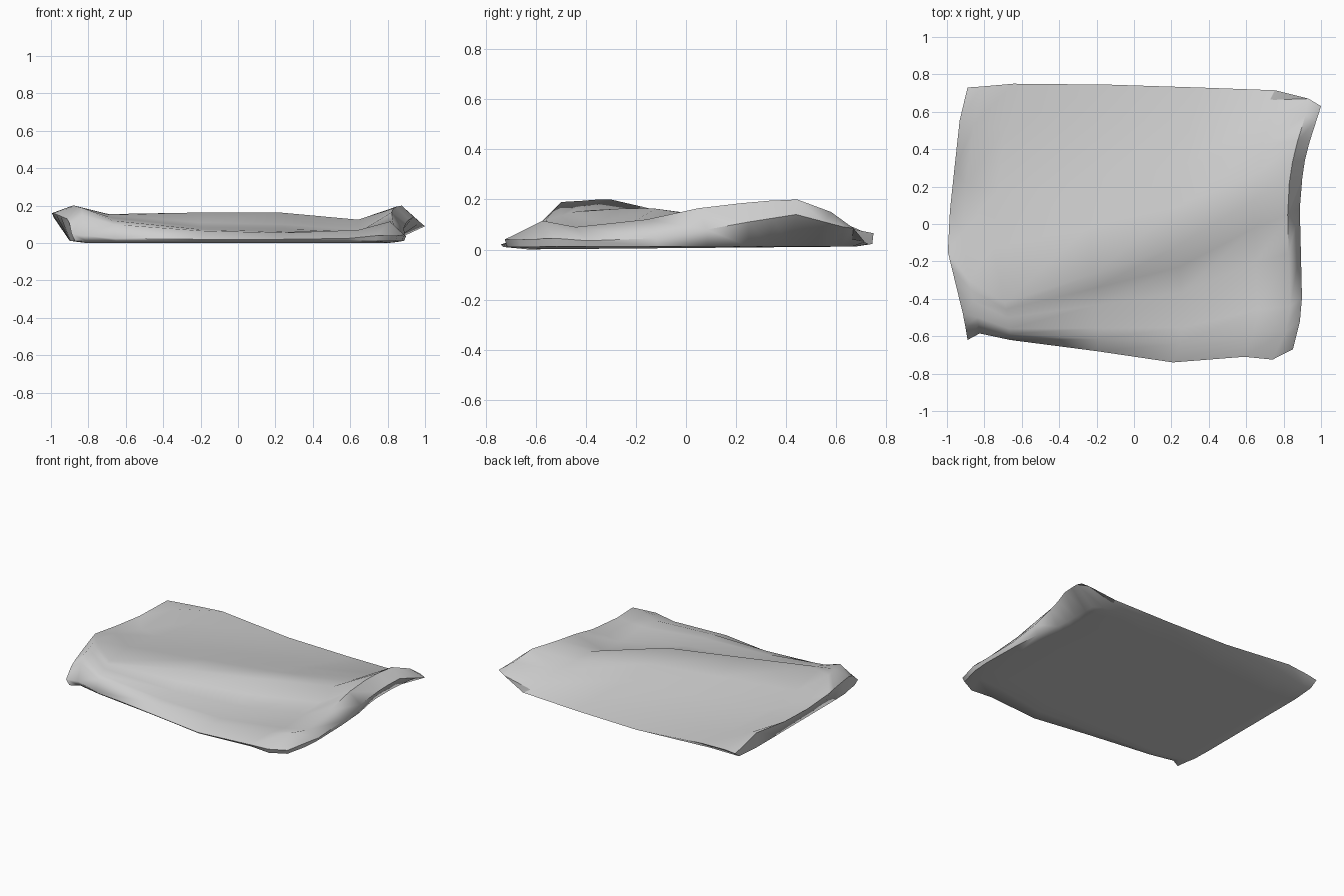
import bpy, bmesh, math

if "Cube" in bpy.data.objects:
    bpy.data.objects.remove(bpy.data.objects["Cube"])

grey = bpy.data.materials.new("light_grey_cloth")
grey.diffuse_color = (0.62, 0.62, 0.62, 1)
grey.use_nodes = True
grey.node_tree.nodes["Principled BSDF"].inputs["Base Color"].default_value = grey.diffuse_color

# Fractions across, front edge to ridge, and ridge to back edge
S = [0, .04, .13, .4, .65, .87, .965, 1]
TO_RIDGE = [0, .16, .3, .6, .82, 1]
TO_BACK = [.25, .5, .8, 1]

# Outline of the rumpled upper sheet and the diagonal ridge across it
FRONT = [-.62, -.585, -.62, -.68, -.74, -.71, -.725, -.67]
RIDGE = [-.15, -.30, -.42, -.27, -.12, .13, .22, .25]
BACK = [.73, .735, .75, .745, .73, .715, .67, .63]
LEFT = [(-.62, -.89), (-.5, -.91), (-.13, -1), (.25, -.97), (.38, -.94),
        (.6, -.93), (.73, -.89)]
RIGHT = [(-.72, .80), (-.67, .85), (-.47, .90), (.15, .885), (.38, .92),
         (.63, 1)]

# Heights of the upper sheet, one row per step from front to back
HEIGHT = [
    [.05, .04, .025, .02, .02, .025, .04, .04],
    [.11, .15, .10, .065, .055, .07, .115, .045],
    [.13, .19, .12, .072, .06, .065, .09, .035],
    [.145, .195, .135, .085, .075, .06, .12, .045],
    [.155, .20, .15, .11, .10, .07, .165, .08],
    [.16, .20, .155, .163, .163, .125, .185, .11],
    [.135, .14, .125, .13, .13, .11, .195, .125],
    [.125, .08, .09, .09, .09, .09, .20, .14],
    [.14, .11, .065, .045, .045, .055, .15, .11],
    [.05, .06, .065, .022, .022, .03, .085, .09],
]


def lerp(a, b, f):
    return a + (b - a) * f


def side(points, y):
    """x of a side outline at depth y"""
    for (y0, x0), (y1, x1) in zip(points, points[1:]):
        if y <= y1:
            return lerp(x0, x1, max(0, (y - y0) / (y1 - y0)))
    return points[-1][1]


def depth(r, c, front, back):
    n = len(TO_RIDGE)
    if r < n:
        return lerp(front, RIDGE[c], TO_RIDGE[r])
    return lerp(RIDGE[c], back, TO_BACK[r - n])


# Pouch: rumpled upper sheet, nearly flat lower sheet and the rim joining them
bm = bmesh.new()
nr, nc = len(HEIGHT), len(S)
top, low = [], []
for r in range(nr):
    trow, lrow = [], []
    for c, s in enumerate(S):
        y = depth(r, c, FRONT[c], BACK[c])
        x = lerp(side(LEFT, y), side(RIGHT, y), s)
        trow.append(bm.verts.new((x, y, HEIGHT[r][c])))
        # the lower sheet is tucked in beneath the lifted right rear flap
        y = depth(r, c, FRONT[c] + .01, min(BACK[c] - .05, .68))
        tuck = lerp(.90, .83, min(1, max(0, (y + .1) / .4)))
        x = lerp(max(side(LEFT, y) + .02, -.90),
                 min(side(RIGHT, y) - .01, tuck), s)
        edge = r == nr - 1 or c in (0, nc - 1)
        z = .012 if edge else lerp(0, .012, (y + .7) / 1.4)
        lrow.append(bm.verts.new((x, y, .01 if r == 0 else z)))
    top.append(trow)
    low.append(lrow)

for grid in (top, low):
    for r in range(nr - 1):
        for c in range(nc - 1):
            bm.faces.new((grid[r][c], grid[r][c + 1],
                          grid[r + 1][c + 1], grid[r + 1][c]))


def rim(grid):
    return (grid[0][:-1] + [row[-1] for row in grid[:-1]]
            + grid[-1][:0:-1] + [row[0] for row in grid[:0:-1]])


a, b = rim(top), rim(low)
for i in range(len(a)):
    j = (i + 1) % len(a)
    bm.faces.new((a[i], a[j], b[j], b[i]))

bmesh.ops.recalc_face_normals(bm, faces=bm.faces)
mesh = bpy.data.meshes.new("rumpled_pouch")
bm.to_mesh(mesh)
bm.free()
pouch = bpy.data.objects.new("rumpled_pouch", mesh)
bpy.context.collection.objects.link(pouch)
mesh.materials.append(grey)
pouch.select_set(True)
bpy.context.view_layer.objects.active = pouch
bpy.ops.object.shade_smooth_by_angle(angle=math.radians(60))
